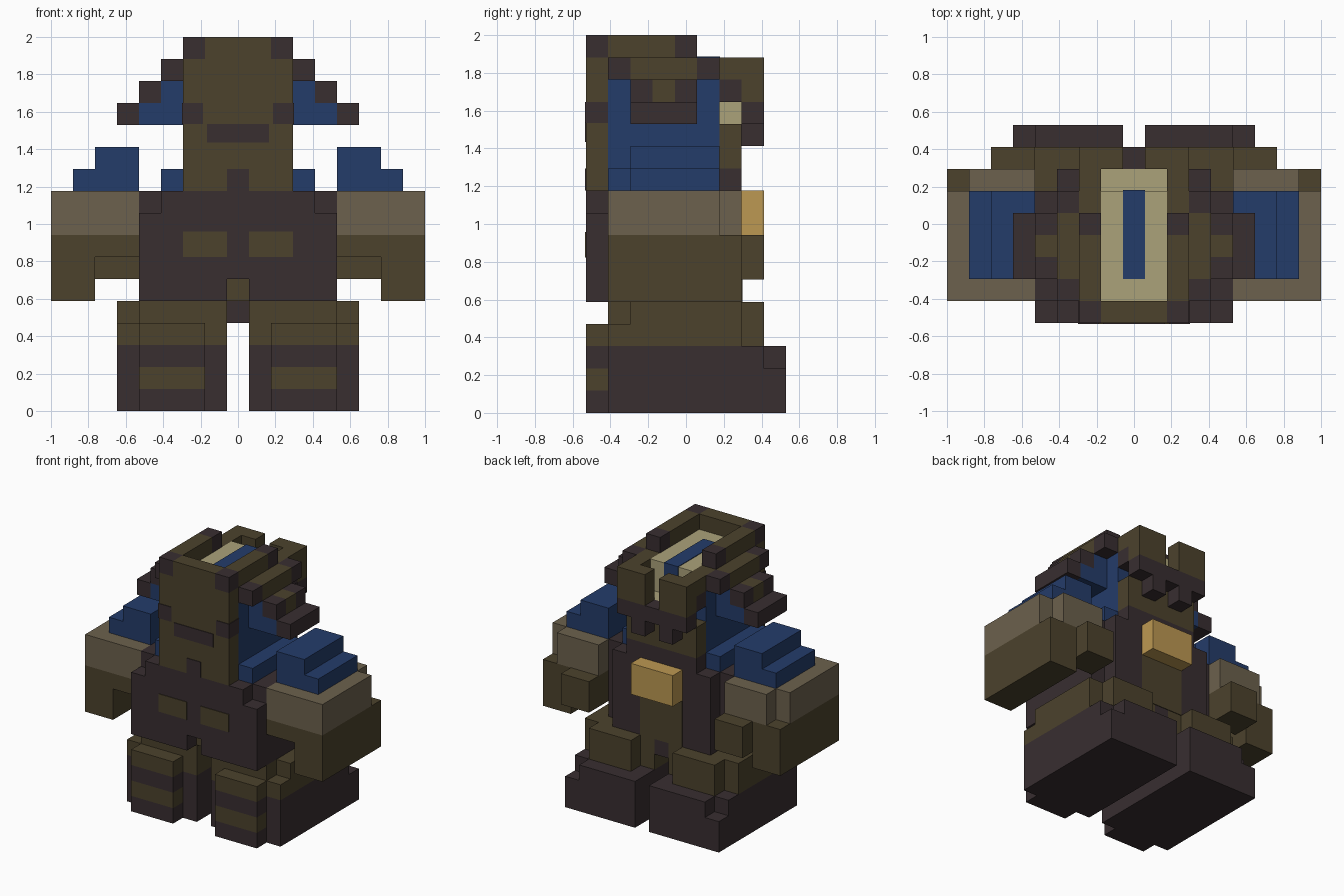
import bpy, bmesh

U = 2 / 17      # edge of one block
T = 0.04        # paint plate thickness, in blocks


def lin(c):
    c /= 255
    return c / 12.92 if c <= 0.04045 else ((c + 0.055) / 1.055) ** 2.4


def mat(name, r, g, b):
    m = bpy.data.materials.new(name)
    m.diffuse_color = (lin(r), lin(g), lin(b), 1)
    return m


DARK = mat("dark brown", 56, 46, 48)
OLIVE = mat("olive", 76, 66, 44)
BLUE = mat("blue", 36, 60, 106)
TAN = mat("tan", 108, 97, 77)
CREAM = mat("cream", 171, 162, 122)
GOLD = mat("gold", 188, 152, 82)


def part(name, material, *boxes, mirror=False):
    """Boxes given as x0, x1, y0, y1, z0, z1 in block units."""
    bm = bmesh.new()
    for b in boxes:
        spans = [b[:2]]
        if mirror:
            spans.append((-b[1], -b[0]))
        for x0, x1 in spans:
            lo, hi = (x0, b[2], b[4]), (x1, b[3], b[5])
            for v in bmesh.ops.create_cube(bm, size=1)["verts"]:
                v.co = [U * (hi[i] if v.co[i] > 0 else lo[i]) for i in range(3)]
    me = bpy.data.meshes.new(name)
    bm.to_mesh(me)
    bm.free()
    me.materials.append(material)
    bpy.context.collection.objects.link(bpy.data.objects.new(name, me))


def pair(name, material, *boxes):
    part(name, material, *boxes, mirror=True)


# Legs: boots, thighs, shin guards
pair("boot", DARK, (.5, 5.5, -3.5, 3.5, 0, 3), (.5, 4.5, 3.5, 4.5, 0, 3),
     (4.5, 5.5, 3.5, 4.5, 0, 2))
pair("thigh", OLIVE, (.5, 5.5, -2.5, 2.5, 3, 5), (.5, 4.5, -3.5, -2.5, 3, 5),
     (4.5, 5.5, -3.5, -2.5, 3, 4), (1.5, 4.5, 2.5, 3.5, 3, 5))
pair("shin_guard", DARK, (1.5, 4.5, -4.5, -3.5, 0, 1), (1.5, 4.5, -4.5, -3.5, 2, 3))
pair("shin_stripe", OLIVE, (1.5, 4.5, -4.5, -3.5, 1, 2), (1.5, 4.5, -4.5, -3.5, 3, 4))
part("pelvis", DARK, (-.5, .5, -2.5, 2.5, 4, 5))

# Torso with notched front plate
part("torso", DARK, (-3.5, 3.5, -3.5, 2.5, 5, 10))
pair("torso_side", DARK, (3.5, 4.5, -3.5, 1.5, 5, 10))
part("chest_plate", DARK, (-4.5, 4.5, -4.5, -3.5, 6, 9), (-3.5, 3.5, -4.5, -3.5, 9, 10))
pair("chest_plate_lower", DARK, (.5, 4.5, -4.5, -3.5, 5, 6))
part("belt_notch", OLIVE, (-.5, .5, -3.5 - T, -3.5, 5, 6))
pair("chest_pouch", OLIVE, (.5, 2.5, -4.5 - T, -4.5, 7, 8.15))
part("back_pack", GOLD, (-1.5, 1.5, 2.5, 3.5, 8, 10))
part("back_panel", OLIVE, (-1.5, 1.5, 2.5, 2.5 + T, 5, 8))

# Arms and shoulders
pair("forearm", OLIVE, (6.5, 8.5, -3.5, 2.5, 5, 8), (4.5, 6.5, -3.5, 2.5, 7, 8),
     (4.5, 6.5, 2.5, 3.5, 6, 8), (4.5, 6.5, 1.5, 2.5, 6, 7))
pair("upper_arm", TAN, (4.5, 8.5, -3.5, 1.5, 8, 10), (4.5, 7.5, 1.5, 2.5, 8, 10))
pair("shoulder_pad", BLUE, (4.5, 7.5, -2.5, 1.5, 10, 11), (4.5, 6.5, -2.5, 1.5, 11, 12))
pair("collar", BLUE, (2.5, 3.5, -3.5, 1.5, 10, 11))

# Head: face wall, blue sides, cream core with a blue stripe
part("face", OLIVE, (-2.5, 2.5, -4.5, -3.5, 10, 16), (-1.5, 1.5, -4.5, -3.5, 16, 17))
pair("face_corner", DARK, (1.5, 2.5, -4.5, -3.5, 16, 17))
part("mouth", DARK, (-1.4, 1.4, -4.5 - T, -4.5, 12.2, 13.05))
part("chin", DARK, (-.5, .5, -4.5 - T, -4.5, 10, 11))
pair("cheek", DARK, (1.6, 2.5 + T, -4.5 - T, -3.5, 13.05, 14))
pair("head_side", BLUE, (1.5, 2.5, -3.5, 1.5, 10, 15))
part("head_core", CREAM, (-1.5, 1.5, -3.5, 1.5, 10, 16), (-1.5, 1.5, 1.5, 2.5, 13, 14))
part("core_stripe", BLUE, (-.5, .5, -2.5, 1.5 + T, 16, 16 + T),
     (-.5, .5, 1.5, 1.5 + T, 14, 16))
part("neck_back", OLIVE, (-2.5, 2.5, 1.5, 2.5, 11, 13))
part("neck_base", DARK, (-2.5, 2.5, 1.5, 2.5, 10, 11))

# Hood rim and rear prongs
pair("hood_wall", OLIVE, (1.5, 2.5, -3.5, -.5, 15, 17), (1.5, 2.5, -.5, 1.5, 15, 16),
     (1.5, 2.5, 1.5, 2.5, 15, 16), (.5, 2.5, 2.5, 3.5, 14, 16))
pair("hood_wall_end", DARK, (1.5, 2.5, -.5, .5, 16, 17), (1.5, 2.5, 1.5, 2.5, 14, 15))
pair("hood_prong", DARK, (.5, 1.5, 2.5, 3.5, 12, 14), (1.5, 2.5, 2.5, 3.5, 13, 14))
part("hood_clasp", DARK, (-.5, .5, 2.5, 3.5, 13, 14))

# Stepped side flaps with blue lining
pair("flap", OLIVE, (2.5, 3.5, -2.5, .5, 15, 16), (3.5, 4.5, -1.5, -.5, 14, 15))
pair("flap_edge", DARK, (2.5, 3.5, -3.5, -2.5, 15, 16), (2.5, 3.5, .5, 1.5, 15, 16),
     (3.5, 4.5, -2.5, -1.5, 14, 15), (3.5, 4.5, -.5, .5, 14, 15),
     (4.5, 5.5, -2.5, .5, 13, 14))
pair("flap_lining", BLUE, (2.5, 3.5, -2.5, .5, 13, 15), (3.5, 4.5, -2.5, .5, 13, 14))
